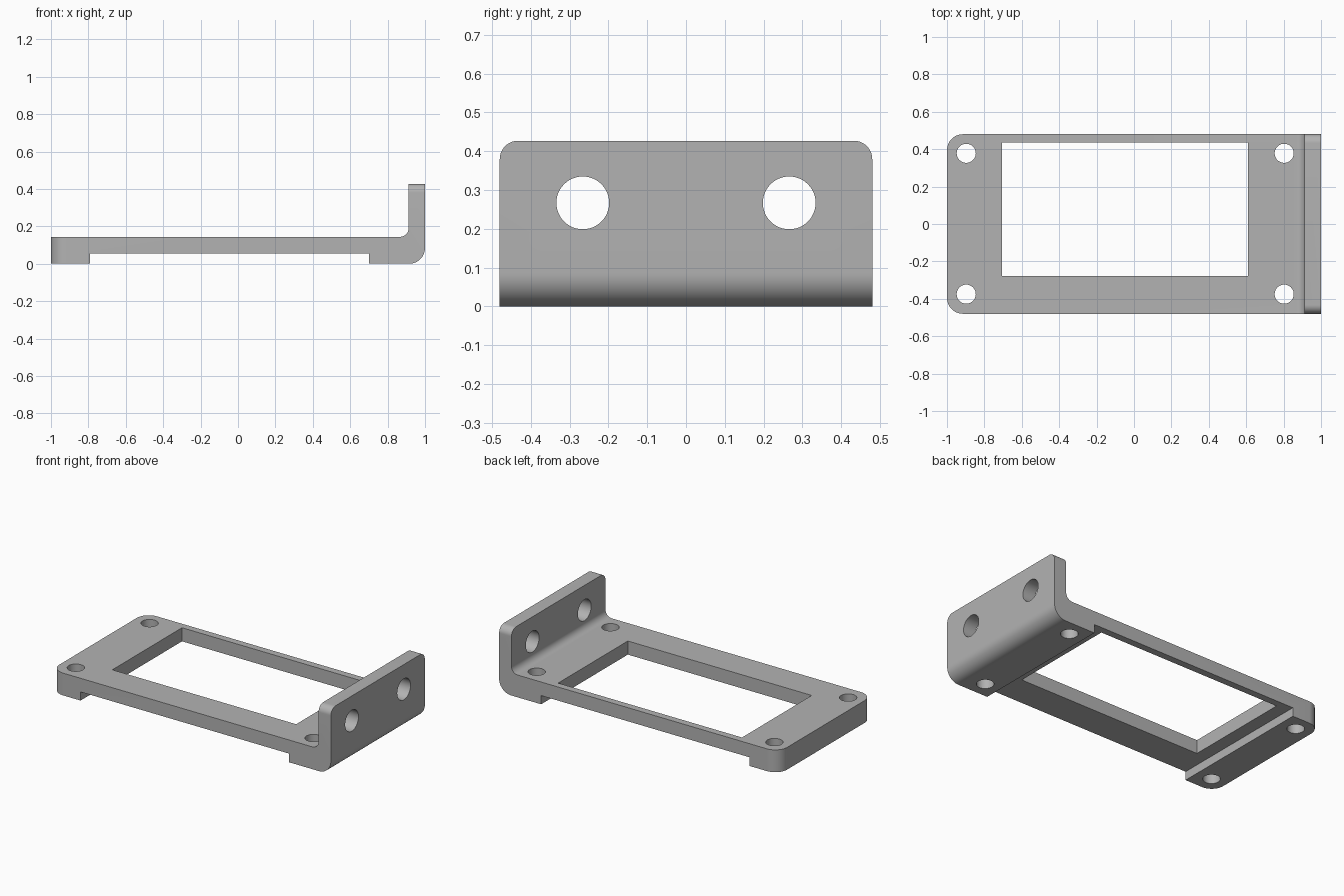
import bpy, bmesh, math
from mathutils import Vector

if "Cube" in bpy.data.objects:
    bpy.data.objects.remove(bpy.data.objects["Cube"], do_unlink=True)

W = 0.48  # half depth of the bracket

grey = bpy.data.materials.new("plain_grey")
grey.use_nodes = True
colour = (0.45, 0.45, 0.45, 1)
grey.diffuse_color = colour
grey.node_tree.nodes["Principled BSDF"].inputs["Base Color"].default_value = colour


def outline(corners, steps=12):
    """Closed 2D outline from (x, y, radius) corners, rounded where radius > 0."""
    pts = []
    for i, (x, y, r) in enumerate(corners):
        p = Vector((x, y))
        a = (Vector(corners[i - 1][:2]) - p).normalized()
        b = (Vector(corners[(i + 1) % len(corners)][:2]) - p).normalized()
        if r == 0:
            pts.append(p)
            continue
        c = p + (a + b) * r
        for k in range(steps + 1):
            t = k / steps * math.pi / 2
            pts.append(c - b * r * math.cos(t) - a * r * math.sin(t))
    return pts


def prism(name, pts, place, lo, hi):
    """Extrude a 2D outline from lo to hi; place maps (u, v, depth) to 3D."""
    bm = bmesh.new()
    face = bm.faces.new([bm.verts.new(place(p.x, p.y, lo)) for p in pts])
    shift = Vector(place(0, 0, hi)) - Vector(place(0, 0, lo))
    new = bmesh.ops.extrude_face_region(bm, geom=[face], use_keep_orig=True)["geom"]
    bmesh.ops.translate(bm, vec=shift, verts=[v for v in new if isinstance(v, bmesh.types.BMVert)])
    bmesh.ops.recalc_face_normals(bm, faces=bm.faces)
    mesh = bpy.data.meshes.new(name)
    bm.to_mesh(mesh)
    bm.free()
    mesh.materials.append(grey)
    obj = bpy.data.objects.new(name, mesh)
    bpy.context.collection.objects.link(obj)
    return obj


def circle(u, v, r, n=48):
    return [Vector((u + r * math.cos(2 * math.pi * k / n), v + r * math.sin(2 * math.pi * k / n)))
            for k in range(n)]


def along_x(u, v, d): return (d, u, v)
def along_y(u, v, d): return (u, d, v)
def along_z(u, v, d): return (u, v, d)


# Side profile: plate, two feet and the upright flange
profile = outline([(-1, 0, 0), (-0.79, 0, 0), (-0.79, 0.056, 0), (0.70, 0.056, 0),
                   (0.70, 0, 0), (1, 0, 0.085), (1, 0.427, 0), (0.912, 0.427, 0),
                   (0.912, 0.144, 0.045), (-1, 0.144, 0)])
bracket = prism("bracket", profile, along_y, -W, W)

# Rounded limits: plan corners at the free end, top corners of the flange
plan = outline([(-1, -W, 0.085), (1.1, -W, 0), (1.1, W, 0), (-1, W, 0.085)])
end = outline([(-W, -0.1, 0), (W, -0.1, 0), (W, 0.427, 0.047), (-W, 0.427, 0.047)])
limits = [prism("plan_limit", plan, along_z, -0.1, 0.6),
          prism("flange_limit", end, along_x, -1.1, 1.1)]

# Window, screw holes and flange holes
window = outline([(-0.705, -0.277, 0), (0.61, -0.277, 0), (0.61, 0.435, 0), (-0.705, 0.435, 0)])
cutters = [prism("window_cutter", window, along_z, -0.1, 0.3)]
for y in (-0.375, 0.378):
    for x in (-0.897, 0.803):
        cutters.append(prism("screw_hole_cutter", circle(x, y, 0.051), along_z, -0.1, 0.3))
for y in (-0.266, 0.266):
    cutters.append(prism("flange_hole_cutter", circle(y, 0.267, 0.068), along_x, 0.8, 1.1))

bpy.ops.object.select_all(action='DESELECT')
bpy.context.view_layer.objects.active = bracket
bracket.select_set(True)
for operation, tools in (('INTERSECT', limits), ('DIFFERENCE', cutters)):
    for tool in tools:
        mod = bracket.modifiers.new(tool.name, 'BOOLEAN')
        mod.operation = operation
        mod.solver = 'EXACT'
        mod.object = tool
        bpy.ops.object.modifier_apply(modifier=mod.name)
for tool in limits + cutters:
    bpy.data.objects.remove(tool, do_unlink=True)

bpy.ops.object.shade_smooth_by_angle(angle=math.radians(30))
